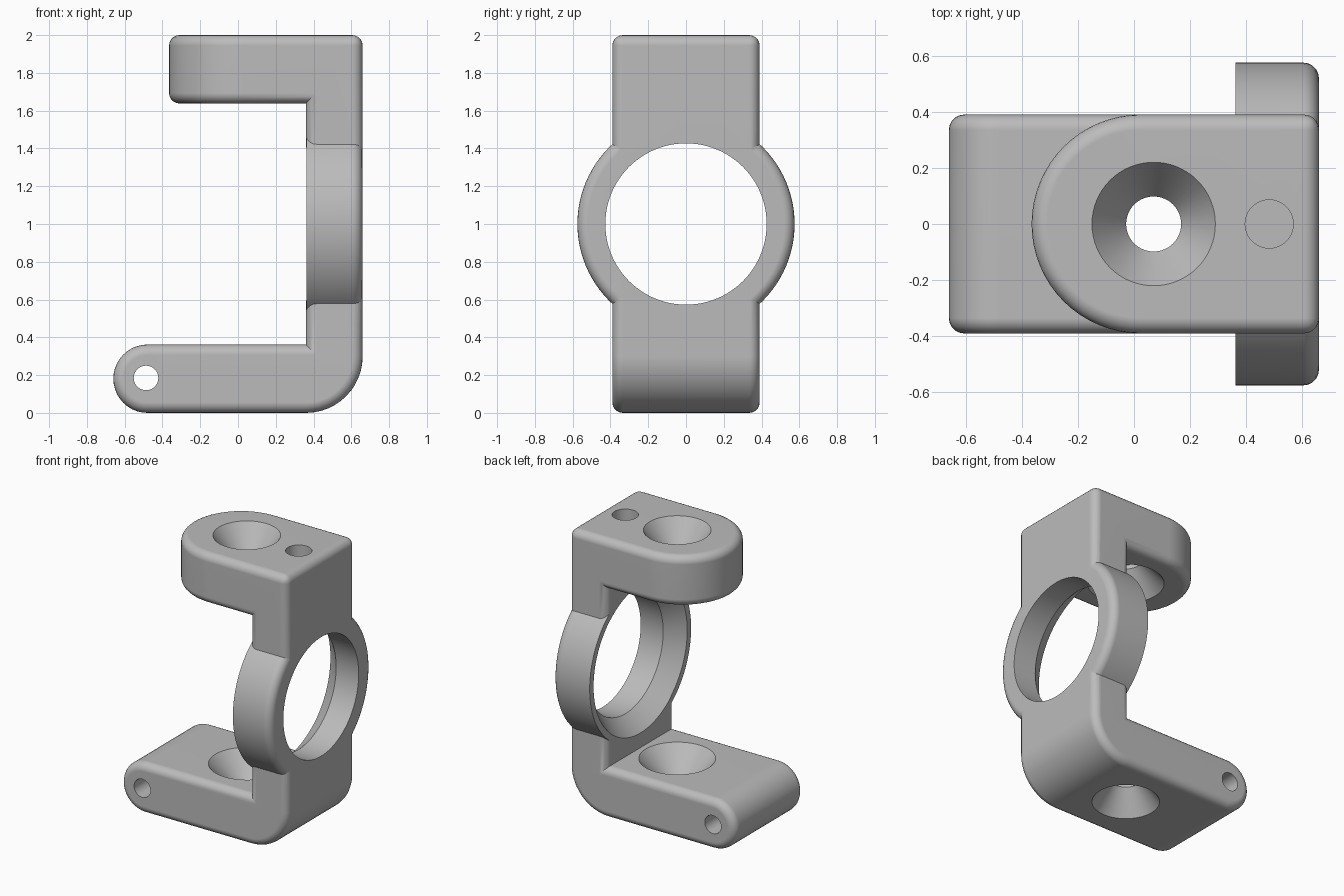
import bpy, bmesh
from math import pi, sin, cos, radians
from mathutils import Matrix, Vector

cube = bpy.data.objects.get("Cube")
if cube:
    bpy.data.objects.remove(cube, do_unlink=True)

grey = bpy.data.materials.new("plain grey")
grey.use_nodes = True
color = (0.5, 0.5, 0.5, 1)
grey.diffuse_color = color
grey.node_tree.nodes["Principled BSDF"].inputs["Base Color"].default_value = color

HALF = 0.39      # half width of the arms
IN, OUT = 0.36, 0.66   # inner and outer face of the upright
ARM = 0.362      # arm thickness
ROUND = 0.055    # edge rounding


def finish(bm, name):
    bmesh.ops.recalc_face_normals(bm, faces=bm.faces)
    mesh = bpy.data.meshes.new(name)
    bm.to_mesh(mesh)
    bm.free()
    mesh.materials.append(grey)
    obj = bpy.data.objects.new(name, mesh)
    bpy.context.collection.objects.link(obj)
    return obj


def arc(cx, cy, r, start, end, n):
    angles = [radians(start + (end - start) * i / n) for i in range(n + 1)]
    return [(cx + r * cos(a), cy + r * sin(a)) for a in angles]


def lathe(name, profile, matrix, sides=64):
    """Closed solid turned about local z from (radius, height) points."""
    bm = bmesh.new()
    rings = [[bm.verts.new(matrix @ Vector((r * cos(2 * pi * i / sides),
                                            r * sin(2 * pi * i / sides), h)))
              for i in range(sides)] for r, h in profile]
    for low, high in zip(rings, rings[1:]):
        for i in range(sides):
            j = (i + 1) % sides
            bm.faces.new((low[i], low[j], high[j], high[i]))
    bm.faces.new(rings[0])
    bm.faces.new(rings[-1])
    return finish(bm, name)


def make_body():
    """C-shaped bracket: side profile across y, upper arm with a round nose."""
    nose = -0.365 + HALF
    profile = [(nose, 2), (OUT, 2)]
    profile += arc(OUT - 0.3, 0.3, 0.3, 0, -90, 12)
    profile += arc(-OUT + ARM / 2, ARM / 2, ARM / 2, 270, 90, 20)
    profile += [(IN, ARM), (IN, 2 - ARM), (nose, 2 - ARM)]
    bm = bmesh.new()
    front = [bm.verts.new((x, -HALF, z)) for x, z in profile]
    back = [bm.verts.new((x, HALF, z)) for x, z in profile]
    bm.faces.new(front)
    bm.faces.new(back)
    for i in range(1, len(profile) - 2):
        bm.faces.new((front[i], front[i + 1], back[i + 1], back[i]))
    curve = arc(nose, 0, HALF, 270, 90, 32)[1:-1]
    high = [front[0]] + [bm.verts.new((x, y, 2)) for x, y in curve] + [back[0]]
    low = [front[-1]] + [bm.verts.new((x, y, 2 - ARM)) for x, y in curve] + [back[-1]]
    for i in range(len(high) - 1):
        bm.faces.new((high[i], high[i + 1], low[i + 1], low[i]))
    bm.faces.new(high + [back[1], front[1]])
    bm.faces.new(low + [back[-2], front[-2]])
    # Round every outward sharp edge
    bmesh.ops.recalc_face_normals(bm, faces=bm.faces)
    sharp = [e for e in bm.edges if e.calc_face_angle_signed() > radians(40)]
    bmesh.ops.bevel(bm, geom=sharp, offset=ROUND, offset_type='OFFSET',
                    segments=5, profile=0.5, affect='EDGES', clamp_overlap=False)
    return finish(bm, "bracket")


def hourglass(name, z0, z1, r0, r1):
    """Cutter for a hole countersunk from both sides of an arm."""
    throat, mid, gap, over = 0.098, (z0 + z1) / 2, 0.015, 0.02
    depth = (z1 - z0) / 2 - gap
    grow = (depth + over) / depth
    points = [(throat + (r0 - throat) * grow, z0 - over), (throat, mid - gap),
              (throat, mid + gap), (throat + (r1 - throat) * grow, z1 + over)]
    return lathe(name, points, Matrix.Translation((0.07, 0, 0)))


along_x = Matrix.Translation((0, 0, 1)) @ Matrix.Rotation(pi / 2, 4, 'Y')
along_y = Matrix.Translation((-0.487, 0, 0.185)) @ Matrix.Rotation(pi / 2, 4, 'X')
ring_r, bore = 0.575, 0.427

body = make_body()

# Ring with a rounded outer rim
rim = [(ring_r - ROUND + a, OUT - 0.001 - ROUND + b)
       for a, b in arc(0, 0, ROUND, 0, 90, 5)]
ring = lathe("ring", [(ring_r, IN + 0.002)] + rim, along_x, 96)

# Hole cutters
bore_cut = lathe("bore_cutter", [(0.55, IN - 0.02), (bore, IN + 0.12),
                                 (bore, OUT + 0.1)], along_x, 96)
top_cut = hourglass("upper_hole_cutter", 2 - ARM, 2, 0.25, 0.22)
low_cut = hourglass("lower_hole_cutter", 0, ARM, 0.22, 0.25)
pin_cut = lathe("pin_hole_cutter", [(0.086, 1.8), (0.086, 2.1)],
                Matrix.Translation((0.482, 0, 0)), 40)
cross_cut = lathe("cross_hole_cutter", [(0.065, -0.6), (0.065, 0.6)], along_y, 40)

bpy.ops.object.select_all(action='DESELECT')
bpy.context.view_layer.objects.active = body
body.select_set(True)
for tool in (ring, bore_cut, top_cut, low_cut, pin_cut, cross_cut):
    tool.hide_render = True
    mod = body.modifiers.new(tool.name, 'BOOLEAN')
    mod.operation = 'UNION' if tool is ring else 'DIFFERENCE'
    mod.solver = 'EXACT'
    mod.object = tool
    bpy.ops.object.modifier_apply(modifier=mod.name)
    bpy.data.objects.remove(tool, do_unlink=True)

bpy.ops.object.shade_smooth_by_angle(angle=radians(30))
weighted = body.modifiers.new("flat face shading", 'WEIGHTED_NORMAL')
weighted.keep_sharp = True
